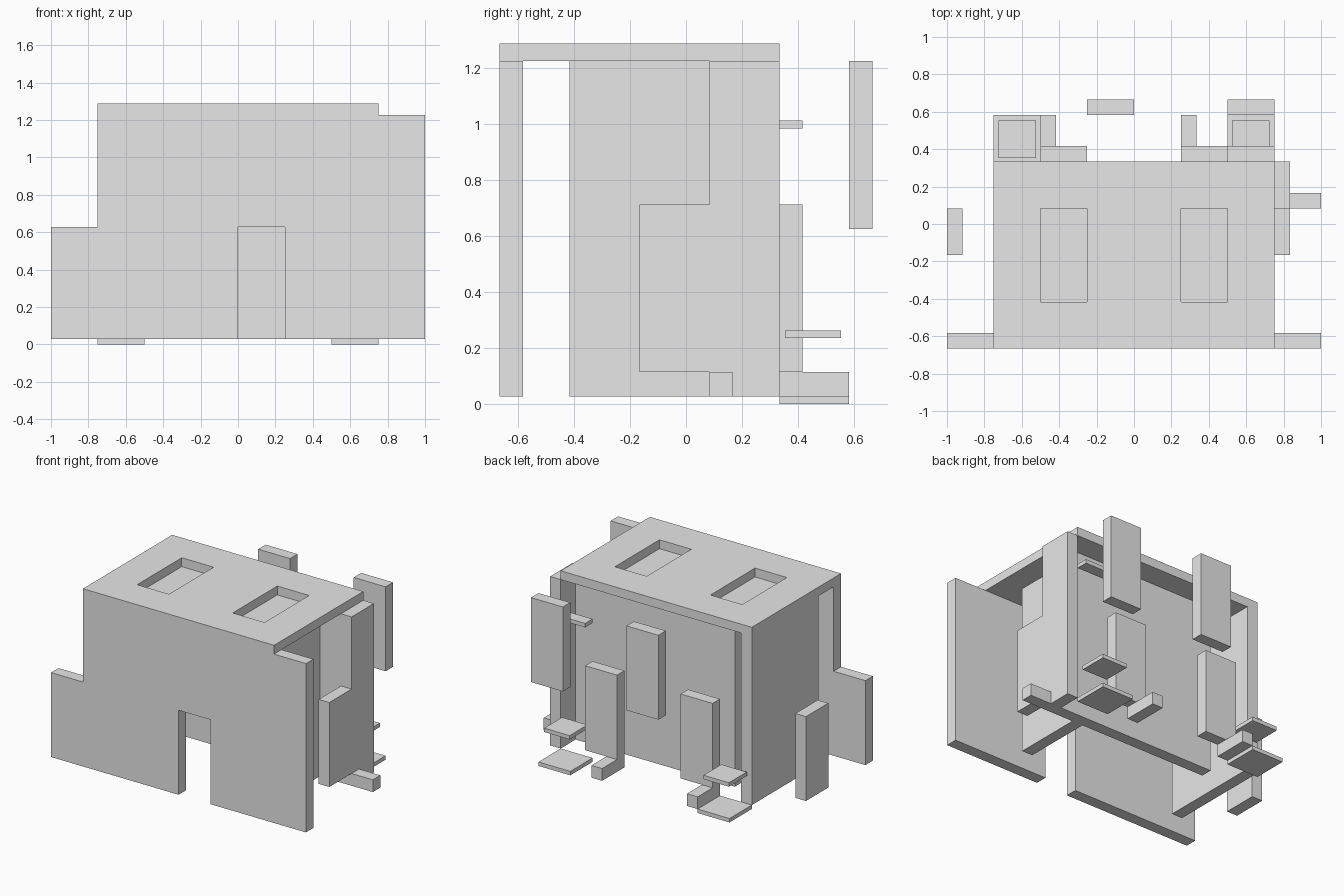
import bpy
import bmesh

cube = bpy.data.objects.get("Cube")
if cube:
    bpy.data.objects.remove(cube, do_unlink=True)

U = 1 / 12                      # plan module
GROUND, LOW, DOOR, RAISED, EAVE, TOP = 0.028, 0.115, 0.627, 0.714, 1.226, 1.289

grey = bpy.data.materials.new("light grey")
grey.use_nodes = True
colour = (0.8, 0.8, 0.8, 1)
grey.diffuse_color = colour
grey.node_tree.nodes["Principled BSDF"].inputs["Base Color"].default_value = colour


def finish(name, bm):
    bmesh.ops.recalc_face_normals(bm, faces=bm.faces)
    mesh = bpy.data.meshes.new(name)
    bm.to_mesh(mesh)
    bm.free()
    mesh.materials.append(grey)
    obj = bpy.data.objects.new(name, mesh)
    bpy.context.scene.collection.objects.link(obj)


def extrude(bm, offset):
    geom = bmesh.ops.extrude_face_region(bm, geom=bm.faces[:])["geom"]
    verts = [g for g in geom if isinstance(g, bmesh.types.BMVert)]
    bmesh.ops.translate(bm, verts=verts, vec=offset)


def slab(name, points, offset):
    """Extrude a flat outline."""
    bm = bmesh.new()
    bm.faces.new([bm.verts.new(p) for p in points])
    extrude(bm, offset)
    finish(name, bm)


def box(name, x, y, z):
    """Box from ranges: x and y in modules, z in units."""
    (x0, x1), (y0, y1) = [(a * U, b * U) for a, b in (x, y)]
    slab(name, [(x0, y0, z[0]), (x1, y0, z[0]), (x1, y1, z[0]), (x0, y1, z[0])],
         (0, 0, z[1] - z[0]))


# Front wall with doorway and low wing
outline = [(-12, GROUND), (0, GROUND), (0, DOOR), (3, DOOR), (3, GROUND),
           (12, GROUND), (12, EAVE), (-9, EAVE), (-9, DOOR), (-12, DOOR)]
slab("front_wall", [(x * U, -8 * U, z) for x, z in outline], (0, U, 0))

# Stepped panel on the side
outline = [(-2, LOW), (1, LOW), (1, GROUND), (4, GROUND), (4, EAVE),
           (1, EAVE), (1, RAISED), (-2, RAISED)]
slab("stepped_side_panel", [(9 * U, y * U, z) for y, z in outline], (U, 0, 0))

# Main walls
full = (GROUND, EAVE)
box("right_wall", (-9, -8), (-5, 4), full)
box("left_wall", (6, 7), (-5, 1), full)
box("back_wall", (-6, 9), (1, 2), full)

# Roof with two skylight openings
xs, ys = (-9, -6, -3, 3, 6, 9), (-8, -5, 1, 4)
bm = bmesh.new()
grid = [[bm.verts.new((x * U, y * U, EAVE)) for y in ys] for x in xs]
for i in range(len(xs) - 1):
    for j in range(len(ys) - 1):
        if not (i in (1, 3) and j == 1):
            bm.faces.new((grid[i][j], grid[i + 1][j],
                          grid[i + 1][j + 1], grid[i][j + 1]))
extrude(bm, (0, 0, TOP - EAVE))
bmesh.ops.dissolve_limit(bm, angle_limit=0.01, verts=bm.verts, edges=bm.edges)
finish("roof", bm)

# Parts repeated on both sides
for side, s in (("left", 1), ("right", -1)):
    def span(a, b):
        return tuple(sorted((a * s, b * s)))
    box(side + "_skylight_pane", span(3, 6), (-5, 1), (EAVE - 0.03, EAVE))
    box(side + "_back_panel", span(3, 6), (4, 5), (LOW, RAISED))
    box(side + "_ground_plate", span(6, 9), (4, 7), (0, GROUND))
    box(side + "_raised_plate", span(6.3, 8.7), (4.25, 6.65), (0.236, 0.264))

# Small floor blocks, running under the back panels
low = (GROUND, LOW)
box("left_floor_block", (3, 4), (4, 7), low)
box("right_floor_block", (-6, -5), (4, 7), low)
box("side_floor_block", (10, 12), (1, 2), low)

# Free standing and hanging panels
box("outer_side_panel", (-12, -11), (-2, 1), (GROUND, DOOR))
box("hanging_panel_middle", (-3, 0), (7, 8), (DOOR, EAVE))
box("hanging_panel_corner", (6, 9), (7, 8), (DOOR, EAVE))
box("back_shelf", (6, 9), (4, 5), (0.986, 1.014))
